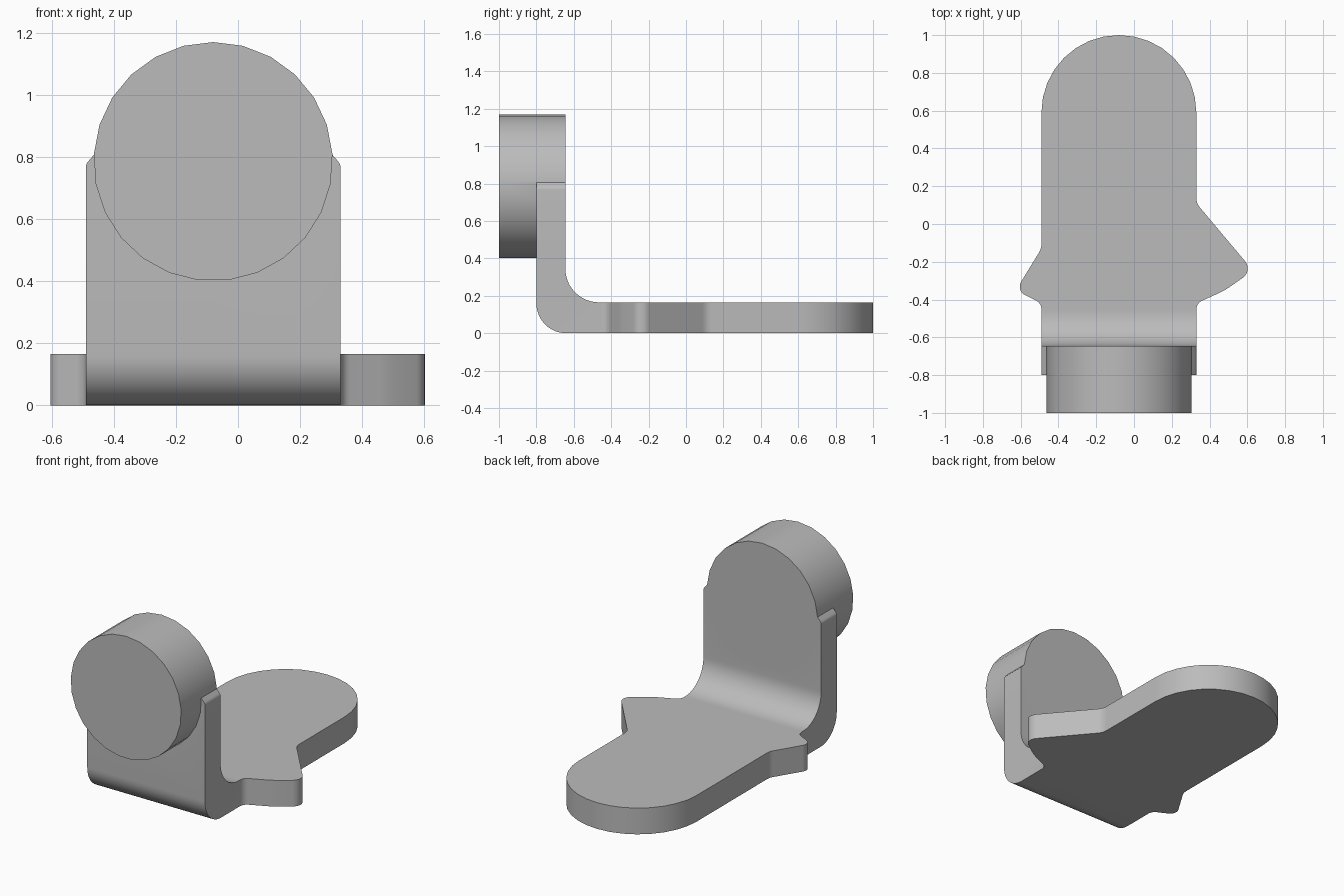
import bpy, bmesh, math
from mathutils import Vector

cube = bpy.data.objects.get("Cube")
if cube:
    bpy.data.objects.remove(cube, do_unlink=True)

grey = bpy.data.materials.new("plain grey")
grey.use_nodes = True
colour = (0.5, 0.5, 0.5, 1)
grey.diffuse_color = colour
grey.node_tree.nodes["Principled BSDF"].inputs["Base Color"].default_value = colour


def rounded(corners, step=12):
    """Turn (u, v, radius) corners into an outline with filleted corners."""
    out = []
    for i, (u, v, r) in enumerate(corners):
        p = Vector((u, v))
        if r == 0:
            out.append(p)
            continue
        a = (Vector(corners[i - 1][:2]) - p).normalized()
        b = (Vector(corners[(i + 1) % len(corners)][:2]) - p).normalized()
        half = a.angle(b) / 2
        centre = p + (a + b).normalized() * (r / math.sin(half))
        start = p + a * (r / math.tan(half)) - centre
        end = p + b * (r / math.tan(half)) - centre
        turn = math.pi - 2 * half
        n = max(2, math.ceil(math.degrees(turn) / step))
        for k in range(n + 1):
            t = k / n
            out.append(centre + (start * math.sin((1 - t) * turn)
                                 + end * math.sin(t * turn)) / math.sin(turn)
                       if abs(math.sin(turn)) > 1e-6 else centre + start.lerp(end, t))
    return out


def prism(name, outline, axis, low, high):
    """Extrude an outline along the named axis."""
    place = {"x": lambda u, v, w: (w, u, v),
             "y": lambda u, v, w: (u, w, v),
             "z": lambda u, v, w: (u, v, w)}[axis]
    bm = bmesh.new()
    base = bm.faces.new([bm.verts.new(place(u, v, low)) for u, v in outline])
    extruded = bmesh.ops.extrude_face_region(bm, geom=[base])["geom"]
    moved = [g for g in extruded if isinstance(g, bmesh.types.BMVert)]
    bmesh.ops.translate(bm, verts=moved, vec=Vector(place(0, 0, high - low)))
    bmesh.ops.remove_doubles(bm, verts=bm.verts, dist=0.004)
    bmesh.ops.recalc_face_normals(bm, faces=bm.faces)
    mesh = bpy.data.meshes.new(name)
    bm.to_mesh(mesh)
    bm.free()
    mesh.materials.append(grey)
    obj = bpy.data.objects.new(name, mesh)
    bpy.context.collection.objects.link(obj)
    return obj


def combine(target, other, operation):
    """Apply a boolean and discard the helper."""
    mod = target.modifiers.new(operation, "BOOLEAN")
    mod.object, mod.operation, mod.solver = other, operation, "EXACT"
    bpy.context.view_layer.objects.active = target
    bpy.ops.object.modifier_apply(modifier=mod.name)
    bpy.data.objects.remove(other, do_unlink=True)


MID, HALF = -0.08, 0.41
LEFT, RIGHT = MID + HALF, MID - HALF

# Bent plate, seen from the side
bracket = prism("bent_bracket", rounded([
    (-0.8, 0, 0.16), (1.2, 0, 0), (1.2, 0.165, 0),
    (-0.645, 0.165, 0.18), (-0.645, 0.9, 0), (-0.8, 0.9, 0)], 8), "x", -0.8, 0.8)

# Foot outline with rounded end and two uneven side points
plan = prism("foot_outline", rounded([
    (RIGHT, -0.95, 0), (LEFT, -0.95, 0),
    (LEFT, -0.42, 0.05), (0.48, -0.352, 0.3), (0.63, -0.247, 0.06), (LEFT, 0.11, 0.08),
    (LEFT, 1, 0.409), (RIGHT, 1, 0.409),
    (RIGHT, -0.13, 0.08), (-0.626, -0.352, 0.05), (RIGHT, -0.42, 0.05)]), "z", -0.5, 1.5)
combine(bracket, plan, "INTERSECT")

# Upright outline with small rounded shoulders
side = [(0.8, -0.2, 0), (0.8, 0.5, 0), (HALF, 0.5, 0), (HALF, 0.777, 0.03),
        (0.384, 0.807, 0), (0.3, 0.85, 0)]
mirrored = [(-u, v, r) for u, v, r in reversed(side)]
shoulders = prism("shoulder_outline",
                  [(u + MID, v) for u, v in rounded(side + mirrored)], "y", -1.2, 1.4)
combine(bracket, shoulders, "INTERSECT")

# Thick round disc on the front of the upright
SIDES, RADIUS = 25, 0.385
angles = [2 * math.pi * k / SIDES for k in range(SIDES)]
disc = prism("round_disc", [(MID + RADIUS * math.sin(a), 0.785 + RADIUS * math.cos(a))
                            for a in angles], "y", -1, -0.645)
combine(bracket, disc, "UNION")

bpy.ops.object.select_all(action="DESELECT")
bracket.select_set(True)
bpy.context.view_layer.objects.active = bracket
bpy.ops.object.shade_smooth_by_angle(angle=math.radians(30))
